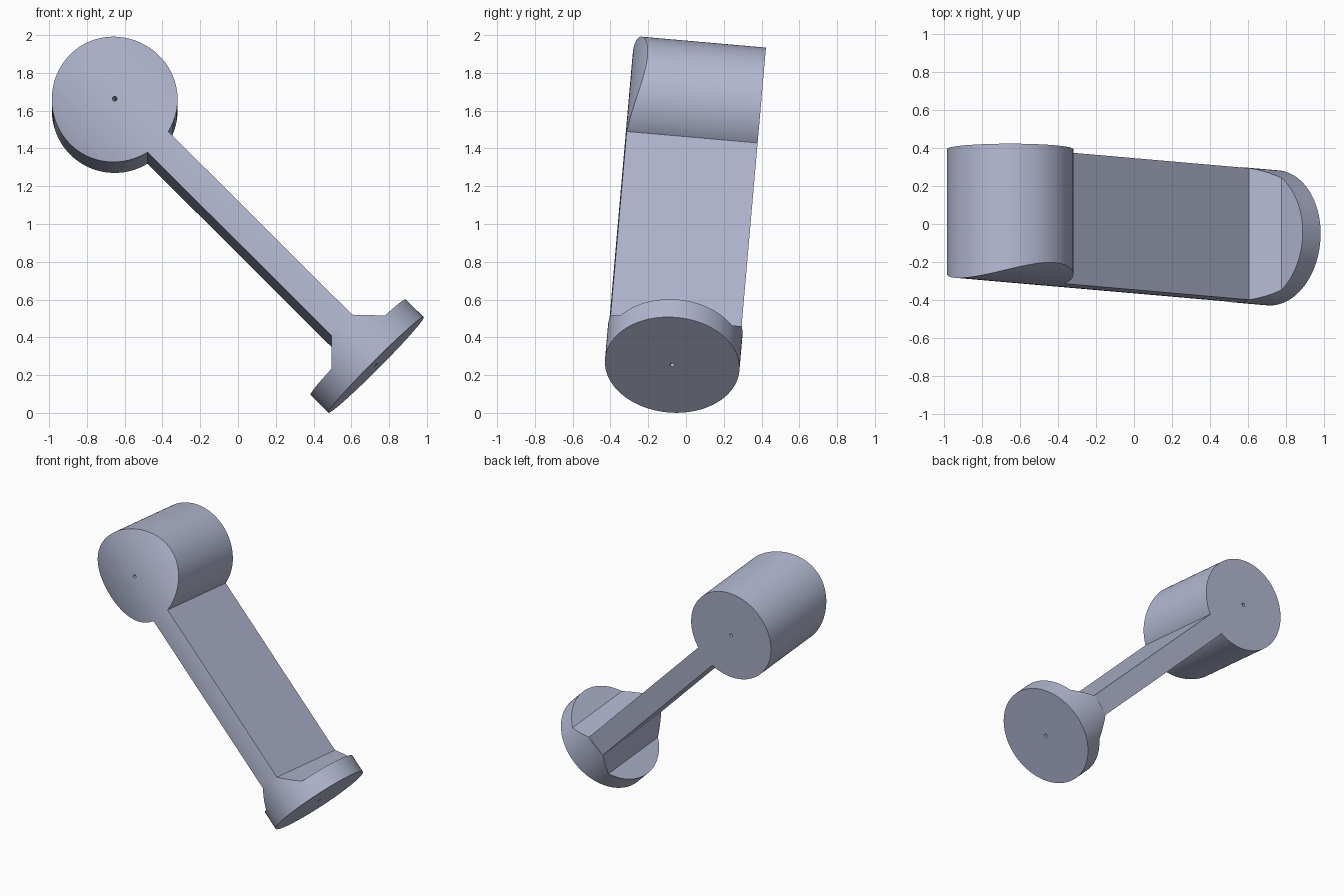
import bpy, bmesh
from math import radians
from mathutils import Matrix

if "Cube" in bpy.data.objects:
    bpy.data.objects.remove(bpy.data.objects["Cube"], do_unlink=True)

FOOT_R, FOOT_H = 0.357, 0.134
HEAD_R, HEAD_Z = 0.333, 1.957
STEM, BACK, FRONT, DOME_R = 0.078, 0.348, 0.352, 0.74

paint = bpy.data.materials.new("blue_grey")
paint.use_nodes = True
paint.diffuse_color = (0.45, 0.48, 0.64, 1)
paint.node_tree.nodes["Principled BSDF"].inputs["Base Color"].default_value = (0.45, 0.48, 0.64, 1)


def add_object(name, bm):
    bmesh.ops.recalc_face_normals(bm, faces=bm.faces)
    mesh = bpy.data.meshes.new(name)
    bm.to_mesh(mesh)
    bm.free()
    mesh.materials.append(paint)
    obj = bpy.data.objects.new(name, mesh)
    bpy.context.collection.objects.link(obj)
    return obj


def prism(name, outline, y0, y1):
    """Extrude an x-z outline from y0 to y1."""
    bm = bmesh.new()
    face = bm.faces.new([bm.verts.new((x, y0, z)) for x, z in outline])
    new = bmesh.ops.extrude_face_region(bm, geom=[face])["geom"]
    bmesh.ops.translate(bm, vec=(0, y1 - y0, 0),
                        verts=[g for g in new if isinstance(g, bmesh.types.BMVert)])
    return add_object(name, bm)


def cylinder(name, radius, start, end, along_y=False, offset_y=0, offset_z=0, sides=128):
    bm = bmesh.new()
    bmesh.ops.create_cone(bm, cap_ends=True, segments=sides, radius1=radius,
                          radius2=radius, depth=end - start)
    bmesh.ops.translate(bm, verts=bm.verts, vec=(0, 0, (start + end) / 2))
    if along_y:
        bm.transform(Matrix.Rotation(radians(-90), 4, "X"))
    bmesh.ops.translate(bm, verts=bm.verts, vec=(0, offset_y, offset_z))
    return add_object(name, bm)


def combine(target, tool, operation):
    mod = target.modifiers.new(operation.lower(), "BOOLEAN")
    mod.operation, mod.object, mod.solver = operation, tool, "EXACT"
    bpy.context.view_layer.objects.active = target
    bpy.ops.object.modifier_apply(modifier=mod.name)
    bpy.data.objects.remove(tool, do_unlink=True)


# Head and stem: one extrusion with a gently curved front
body = cylinder("hammer_body", HEAD_R, -0.5, BACK, along_y=True, offset_z=HEAD_Z)
stem = prism("stem", [(-STEM, 0.24), (STEM, 0.24), (STEM, 1.8), (-STEM, 1.8)], -0.5, BACK)
combine(body, stem, "UNION")
combine(body, cylinder("front_curve", DOME_R, -0.5, 3, offset_y=DOME_R - FRONT, sides=256),
        "INTERSECT")

# Round foot with a flared neck
half = [(0.4, 0), (0.4, FOOT_H), (0.2, FOOT_H), (STEM, FOOT_H + 0.122)]
foot = prism("foot", half + [(-x, z) for x, z in reversed(half)], -0.5, 0.5)
combine(foot, cylinder("foot_round", FOOT_R, -0.2, 0.6), "INTERSECT")
combine(body, foot, "UNION")

# Pin holes through the head and into the foot
combine(body, cylinder("head_pin", 0.012, -0.6, 0.6, along_y=True, offset_z=HEAD_Z, sides=24),
        "DIFFERENCE")
combine(body, cylinder("foot_pin", 0.012, -0.1, 0.2, sides=24), "DIFFERENCE")

# Lean the whole piece into place
body.data.transform(Matrix.Translation((0.731, -0.073, 0.254))
                    @ Matrix.Rotation(radians(-5), 4, "X")
                    @ Matrix.Rotation(radians(-45), 4, "Y"))
bpy.ops.object.select_all(action="DESELECT")
body.select_set(True)
bpy.context.view_layer.objects.active = body
bpy.ops.object.shade_smooth_by_angle(angle=radians(25))
